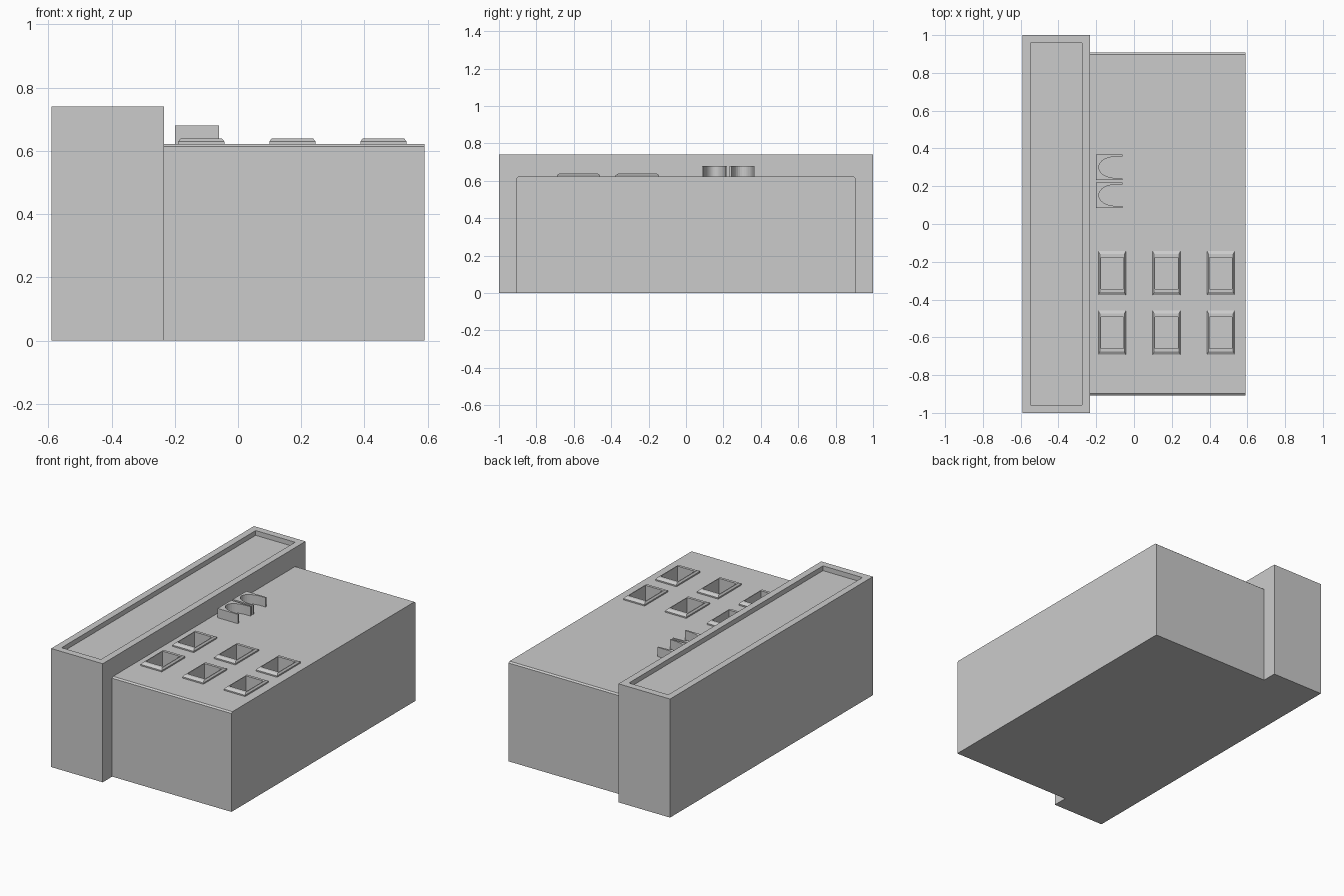
import bpy, bmesh, math

if "Cube" in bpy.data.objects:
    bpy.data.objects.remove(bpy.data.objects["Cube"])


def make(name, verts, faces):
    me = bpy.data.meshes.new(name)
    me.from_pydata(verts, [], faces)
    bm = bmesh.new()
    bm.from_mesh(me)
    bmesh.ops.recalc_face_normals(bm, faces=bm.faces)
    bm.to_mesh(me)
    bm.free()
    ob = bpy.data.objects.new(name, me)
    bpy.context.collection.objects.link(ob)
    return ob


def loft(name, rings, caps=(True, True), closed=False):
    n = len(rings[0])
    verts = [p for r in rings for p in r]
    faces = []
    for k in range(len(rings) if closed else len(rings) - 1):
        a, b = k * n, ((k + 1) % len(rings)) * n
        for i in range(n):
            j = (i + 1) % n
            faces.append((a + i, a + j, b + j, b + i))
    if not closed and caps[0]:
        faces.append(tuple(range(n))[::-1])
    if not closed and caps[1]:
        faces.append(tuple(range(len(verts) - n, len(verts))))
    return make(name, verts, faces)


def rect(cx, cy, hx, hy, z):
    return [(cx - hx, cy - hy, z), (cx + hx, cy - hy, z),
            (cx + hx, cy + hy, z), (cx - hx, cy + hy, z)]


# Tall slab block with a sunken roof behind a low parapet
cx, hx = -0.412, 0.178
loft("tall_wing", [rect(cx, 0, hx, 1.0, 0), rect(cx, 0, hx, 1.0, 0.74),
                   rect(cx, 0, hx - 0.042, 0.957, 0.74),
                   rect(cx, 0, hx - 0.042, 0.957, 0.71)])

# Main hall with slightly chamfered end edges
profile = [(-0.907, 0), (0.907, 0), (0.907, 0.614), (0.897, 0.622),
           (-0.897, 0.622), (-0.907, 0.614)]
hall = loft("main_hall", [[(x, y, z) for y, z in profile] for x in (-0.234, 0.59)])

# Skylight frames, each over a shaft cut into the hall
for ix, x in enumerate((-0.116, 0.172, 0.46)):
    for iy, y in enumerate((-0.26, -0.575)):
        tag = f"{ix + 1}_{iy + 1}"
        loft("skylight_frame_" + tag,
             [rect(x, y, 0.073, 0.116, 0.618), rect(x, y, 0.073, 0.116, 0.630),
              rect(x, y, 0.065, 0.100, 0.640), rect(x, y, 0.060, 0.083, 0.640),
              rect(x, y, 0.060, 0.083, 0.618)], closed=True)
        cutter = loft("shaft_cutter_" + tag,
                      [rect(x, y, 0.060, 0.083, 0.50), rect(x, y, 0.060, 0.083, 0.70)])
        cutter.hide_render = True
        cutter.hide_viewport = True
        cut = hall.modifiers.new("shaft_" + tag, "BOOLEAN")
        cut.operation = "DIFFERENCE"
        cut.solver = "EXACT"
        cut.object = cutter


# Open-ended arched shelters beside the tall wing
def shelter(name, y, half):
    xb, xf, steps = -0.2, -0.06, 16
    outline = [(xf, y + half), (xb, y + half), (xb, y - half), (xf, y - half)]
    for i in range(steps + 1):
        a = -math.pi / 2 + math.pi * i / steps
        outline.append((xf - 0.126 * math.cos(a) ** 0.7, y + (half - 0.009) * math.sin(a)))
    loft(name, [[(px, py, z) for px, py in outline] for z in (0.618, 0.68)])


shelter("arched_shelter_back", 0.300, 0.067)
shelter("arched_shelter_front", 0.152, 0.067)
